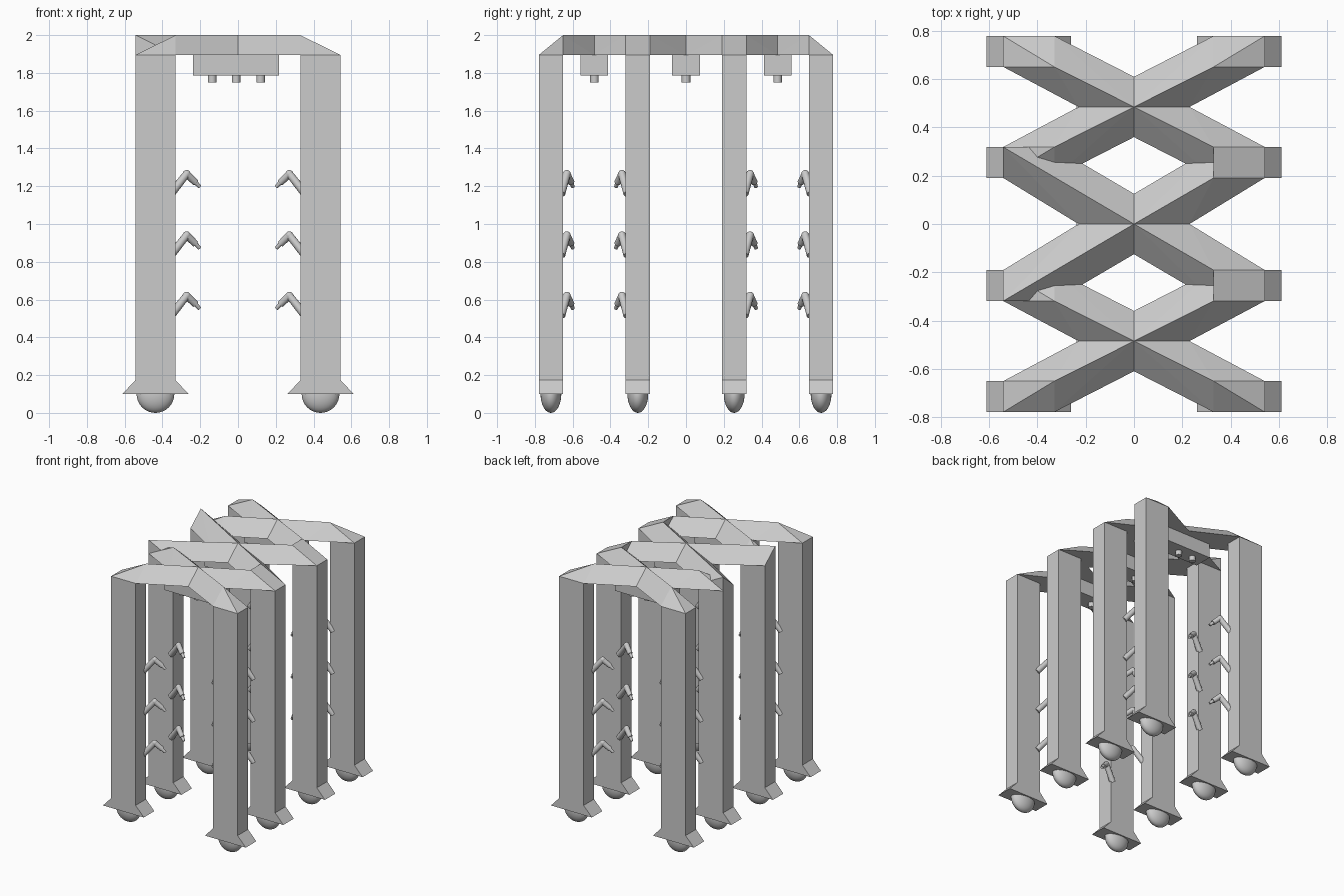
import bpy, bmesh, math
from mathutils import Vector

cube = bpy.data.objects.get("Cube")
if cube:
    bpy.data.objects.remove(cube, do_unlink=True)

grey = bpy.data.materials.new("plain_grey")
grey.use_nodes = True
COLOUR = (0.6, 0.6, 0.6, 1)
grey.diffuse_color = COLOUR
grey.node_tree.nodes["Principled BSDF"].inputs["Base Color"].default_value = COLOUR

TOP, EAVE = 2.0, 1.895      # ridge and underside heights of the roof beams
IN, OUT = 0.33, 0.542       # inner and outer x of the pillars
MID_X, HALF_Y = 0.437, 0.064


def finish(name, bm, smooth=False):
    bmesh.ops.recalc_face_normals(bm, faces=bm.faces[:])
    mesh = bpy.data.meshes.new(name)
    bm.to_mesh(mesh)
    bm.free()
    mesh.materials.append(grey)
    for p in mesh.polygons:
        p.use_smooth = smooth
    obj = bpy.data.objects.new(name, mesh)
    bpy.context.collection.objects.link(obj)
    if smooth:
        mesh.set_sharp_from_angle(angle=math.radians(40))
    return obj


def hull(name, points):
    bm = bmesh.new()
    for p in points:
        bm.verts.new(p)
    res = bmesh.ops.convex_hull(bm, input=bm.verts[:])
    loose = {v for v in res["geom_interior"] + res["geom_unused"]
             if isinstance(v, bmesh.types.BMVert) and v.is_valid}
    bmesh.ops.delete(bm, geom=list(loose), context="VERTS")
    bmesh.ops.dissolve_limit(bm, angle_limit=0.01, verts=bm.verts[:], edges=bm.edges[:])
    return finish(name, bm)


def tube(bm, a, b, r1, r2, sides=16):
    a, b = Vector(a), Vector(b)
    axis = b - a
    ret = bmesh.ops.create_cone(bm, cap_ends=True, segments=sides,
                                radius1=r1, radius2=r2, depth=axis.length)
    rot = axis.to_track_quat("Z", "Y")
    for v in ret["verts"]:
        v.co = rot @ v.co + (a + b) / 2


def pillar(sx, y):
    # post with a flared foot, extruded along y
    half = [(0.175, 0.1), (0.105, 0.175), (0.105, EAVE)]
    outline = half + [(-x, z) for x, z in reversed(half)]
    bm = bmesh.new()
    face = bm.faces.new([bm.verts.new((sx * MID_X + x, y - HALF_Y, z)) for x, z in outline])
    ext = bmesh.ops.extrude_face_region(bm, geom=[face])
    for g in ext["geom"]:
        if isinstance(g, bmesh.types.BMVert):
            g.co.y += 2 * HALF_Y
    finish("pillar", bm)


def ball(sx, y):
    bm = bmesh.new()
    bmesh.ops.create_uvsphere(bm, u_segments=32, v_segments=16, radius=0.1)
    for v in bm.verts:
        v.co = (v.co.x + sx * MID_X, v.co.y * 0.55 + y, v.co.z + 0.1)
    finish("foot_ball", bm, True)


def hook(sx, y, sy, z):
    # bent arm leaving the inner corner of a pillar
    face = y + sy * HALF_Y
    base = (sx * 0.355, face - sy * 0.01, z - 0.105)
    elbow = (sx * 0.272, face + sy * 0.02, z)
    wrist = (sx * 0.225, face + sy * 0.043, z - 0.045)
    tip = (sx * 0.203, face + sy * 0.052, z - 0.068)
    bm = bmesh.new()
    tube(bm, base, elbow, 0.022, 0.02)
    tube(bm, elbow, wrist, 0.02, 0.018)
    tube(bm, wrist, tip, 0.012, 0.01)
    knob = bmesh.ops.create_uvsphere(bm, u_segments=16, v_segments=8, radius=0.021)
    for v in knob["verts"]:
        v.co += Vector(elbow)
    finish("hook_arm", bm, True)


# pillars with balls and hooks; hooks sit on the side facing the nearest cross
for sx in (-1, 1):
    for y, sy in ((-0.715, 1), (-0.255, -1), (0.255, 1), (0.715, -1)):
        pillar(sx, y)
        ball(sx, y)
        for z in (0.62, 0.94, 1.265):
            hook(sx, y, sy, z)

# three crosses of ridged beams, four arms each
for cy in (-0.485, 0, 0.485):
    for sx in (-1, 1):
        for sy in (-1, 1):
            py = cy + sy * (0.255 if cy == 0 else 0.23)
            near, far = py - sy * HALF_Y, py + sy * HALF_Y
            ridge_end = (sx * IN, near, TOP)
            if cy == 0 and sx < 0:
                ridge_end = (-OUT, far, TOP)     # raised pointed corner
            hull("roof_beam", [
                (0, cy, TOP), ridge_end,
                (0, cy + sy * 0.125, EAVE), (sx * 0.23, cy, EAVE),
                (sx * OUT, near, EAVE), (sx * OUT, far, EAVE),
                (sx * IN, far, EAVE), (0, cy, EAVE)])

    # hanging box with three short pegs
    hull("hanging_box", [(x, cy + y, z) for x in (-0.238, 0.218)
                         for y in (-0.073, 0.073) for z in (1.785, EAVE + 0.002)])
    for x in (-0.137, -0.01, 0.12):
        bm = bmesh.new()
        tube(bm, (x, cy, 1.79), (x, cy, 1.748), 0.023, 0.023)
        finish("peg", bm, True)

# sloped caps on the two middle left pillars
for y in (-0.255, 0.255):
    ys = (y - HALF_Y, y + HALF_Y)
    hull("pillar_cap", [(x, v, z) for v in ys
                        for x, z in ((IN, TOP), (OUT, EAVE), (IN, EAVE))])
